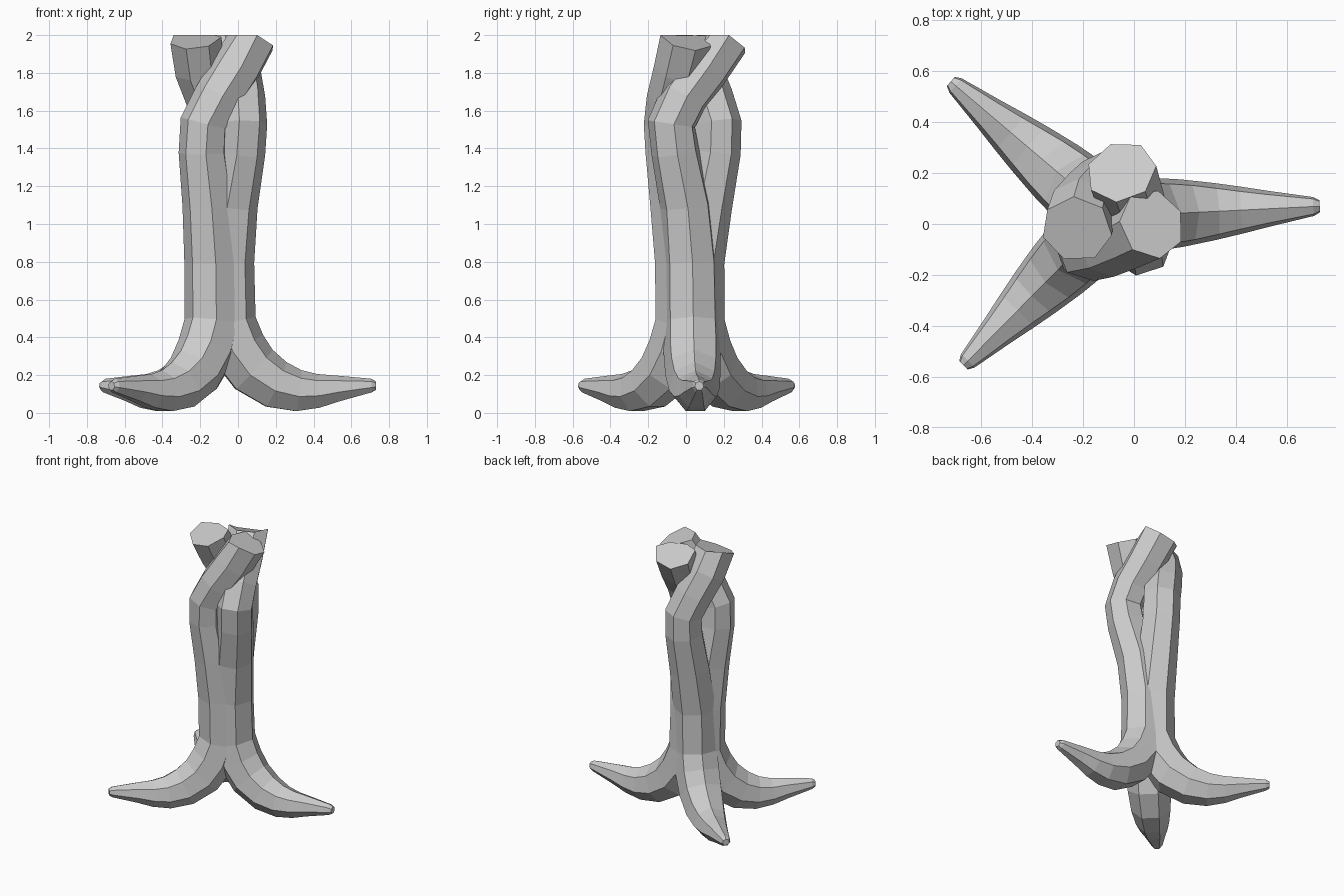
import bpy, bmesh, math
from mathutils import Vector

if "Cube" in bpy.data.objects:
    bpy.data.objects.remove(bpy.data.objects["Cube"])

SIDES = 7
# root profile shared by all strands: fraction out to the tip, height, radius
ROOT = [(1.0, .143, .024), (.97, .143, .038), (.75, .126, .072), (.62, .112, .094),
        (.49, .112, .115), (.34, .145, .136), (.19, .225, .15), (.085, .34, .155), (.02, .48, .152)]
# stem profile: height, radius
STEM = [(.80, .15), (1.10, .14), (1.38, .13), (1.53, .13), (1.67, .13), (1.82, .134), (1.985, .14)]


def strand(name, tip, foot, stem_xy):
    """Faceted tube: root tip -> foot of the column -> twisted top."""
    tip, foot = Vector(tip), Vector(foot)
    pts, radii = [], []
    for f, z, r in ROOT:
        p = foot.lerp(tip, f)
        pts.append(Vector((p.x, p.y, z)))
        radii.append(r)
    for (z, r), (x, y) in zip(STEM, stem_xy):
        pts.append(Vector((x, y, z)))
        radii.append(r)

    bm = bmesh.new()
    rings, u = [], Vector((0, 0, 1))
    for i, (p, r) in enumerate(zip(pts, radii)):
        a, b = pts[max(i - 1, 0)], pts[min(i + 1, len(pts) - 1)]
        t = ((b - p).normalized() + (p - a).normalized()).normalized()
        u = (u - t * u.dot(t)).normalized()      # carry the frame along the path
        v = t.cross(u)
        ring = []
        for k in range(SIDES):
            ang = 2 * math.pi * k / SIDES
            q = p + (u * math.cos(ang) + v * math.sin(ang)) * r
            q.z = min(max(q.z, 0), 2)            # trimmed level with the top
            ring.append(bm.verts.new(q))
        rings.append(ring)
    for r0, r1 in zip(rings, rings[1:]):
        for k in range(SIDES):
            n = (k + 1) % SIDES
            bm.faces.new((r0[k], r0[n], r1[n], r1[k]))
    bm.faces.new(rings[0])
    bm.faces.new(rings[-1])
    bmesh.ops.recalc_face_normals(bm, faces=bm.faces)
    me = bpy.data.meshes.new(name)
    bm.to_mesh(me)
    bm.free()
    bpy.context.collection.objects.link(bpy.data.objects.new(name, me))


# three strands: merged low down, twisting round each other at the top
strand("right_strand", (.73, .07), (-.072, .03),
       [(-.064, .025), (-.035, .0), (.015, -.055), (.025, -.075), (.015, -.01), (-.015, .1), (-.05, .205)])
strand("back_strand", (-.72, .56), (-.11, .042),
       [(-.115, .053), (-.11, .105), (-.10, .16), (-.10, .165), (-.15, .12), (-.205, .055), (-.225, -.02)])
strand("front_strand", (-.67, -.555), (-.122, .0),
       [(-.135, -.015), (-.155, -.05), (-.185, -.085), (-.178, -.095), (-.105, -.08), (-.01, -.04), (.07, .0)])
